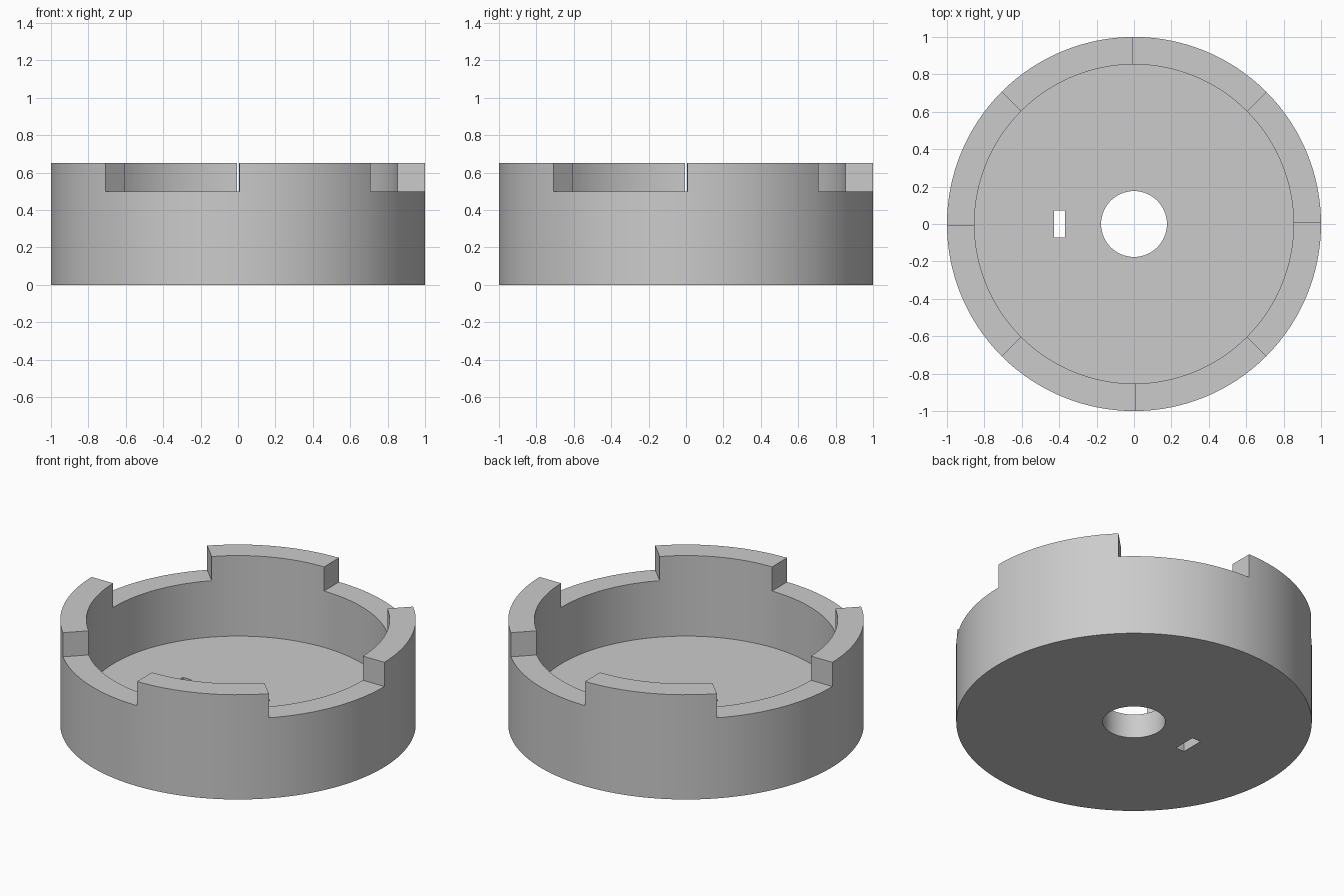
import bpy
import bmesh
from math import sin, cos, tau, radians, atan2, sqrt

if "Cube" in bpy.data.objects:
    bpy.data.objects.remove(bpy.data.objects["Cube"])

OUTER, INNER, HOLE = 1.0, 0.853, 0.176
FLOOR, RIM, TOP = 0.15, 0.5, 0.65
SEGMENTS = 128

grey = bpy.data.materials.new("plain grey")
grey.use_nodes = True
grey.diffuse_color = (0.6, 0.6, 0.6, 1)
grey.node_tree.nodes["Principled BSDF"].inputs["Base Color"].default_value = grey.diffuse_color


def make_object(name, bm):
    bmesh.ops.recalc_face_normals(bm, faces=bm.faces)
    mesh = bpy.data.meshes.new(name)
    bm.to_mesh(mesh)
    bm.free()
    mesh.materials.append(grey)
    obj = bpy.data.objects.new(name, mesh)
    bpy.context.collection.objects.link(obj)
    return obj


def lathe(name, profile):
    """Spin a closed (radius, height) profile around the z axis."""
    bm = bmesh.new()
    rings = [[bm.verts.new((r * cos(tau * i / SEGMENTS), r * sin(tau * i / SEGMENTS), z))
              for r, z in profile] for i in range(SEGMENTS)]
    n = len(profile)
    for i, ring in enumerate(rings):
        after = rings[(i + 1) % SEGMENTS]
        for j in range(n):
            k = (j + 1) % n
            bm.faces.new((ring[j], after[j], after[k], ring[k]))
    return make_object(name, bm)


def prism(name, outline, low, high):
    """Extrude a flat outline from one height to another."""
    bm = bmesh.new()
    face = bm.faces.new([bm.verts.new((x, y, low)) for x, y in outline])
    top = bmesh.ops.extrude_face_region(bm, geom=[face])
    verts = [v for v in top["geom"] if isinstance(v, bmesh.types.BMVert)]
    bmesh.ops.translate(bm, verts=verts, vec=(0, 0, high - low))
    return make_object(name, bm)


# Round cup with a hole through its floor
cup = lathe("castellated_cup", [(HOLE, 0), (OUTER, 0), (OUTER, TOP),
                                (INNER, TOP), (INNER, FLOOR), (HOLE, FLOOR)])

# Four rim notches leave four upright tabs
cutters = []
for quarter in range(4):
    start, end = radians(45 + 90 * quarter), radians(90.4 + 90 * quarter)
    outline = [(r * cos(a), r * sin(a))
               for r, a in ((0.7, start), (1.2, start), (1.2, end), (0.7, end))]
    cutters.append(prism("notch_cutter", outline, RIM, 0.9))

# Small rectangular slot through the floor
x0, x1, y = -0.428, -0.368, 0.072
cutters.append(prism("slot_cutter", [(x0, -y), (x1, -y), (x1, y), (x0, y)], -0.1, 0.3))

# Cut, then remove the helpers
for cutter in cutters:
    cutter.hide_render = True
    cut = cup.modifiers.new("cut", 'BOOLEAN')
    cut.operation = 'DIFFERENCE'
    cut.solver = 'EXACT'
    cut.object = cutter
bpy.ops.object.select_all(action='DESELECT')
cup.select_set(True)
bpy.context.view_layer.objects.active = cup
for name in [m.name for m in cup.modifiers]:
    bpy.ops.object.modifier_apply(modifier=name)
for cutter in cutters:
    bpy.data.objects.remove(cutter)

bpy.ops.object.shade_smooth_by_angle(angle=radians(30))
